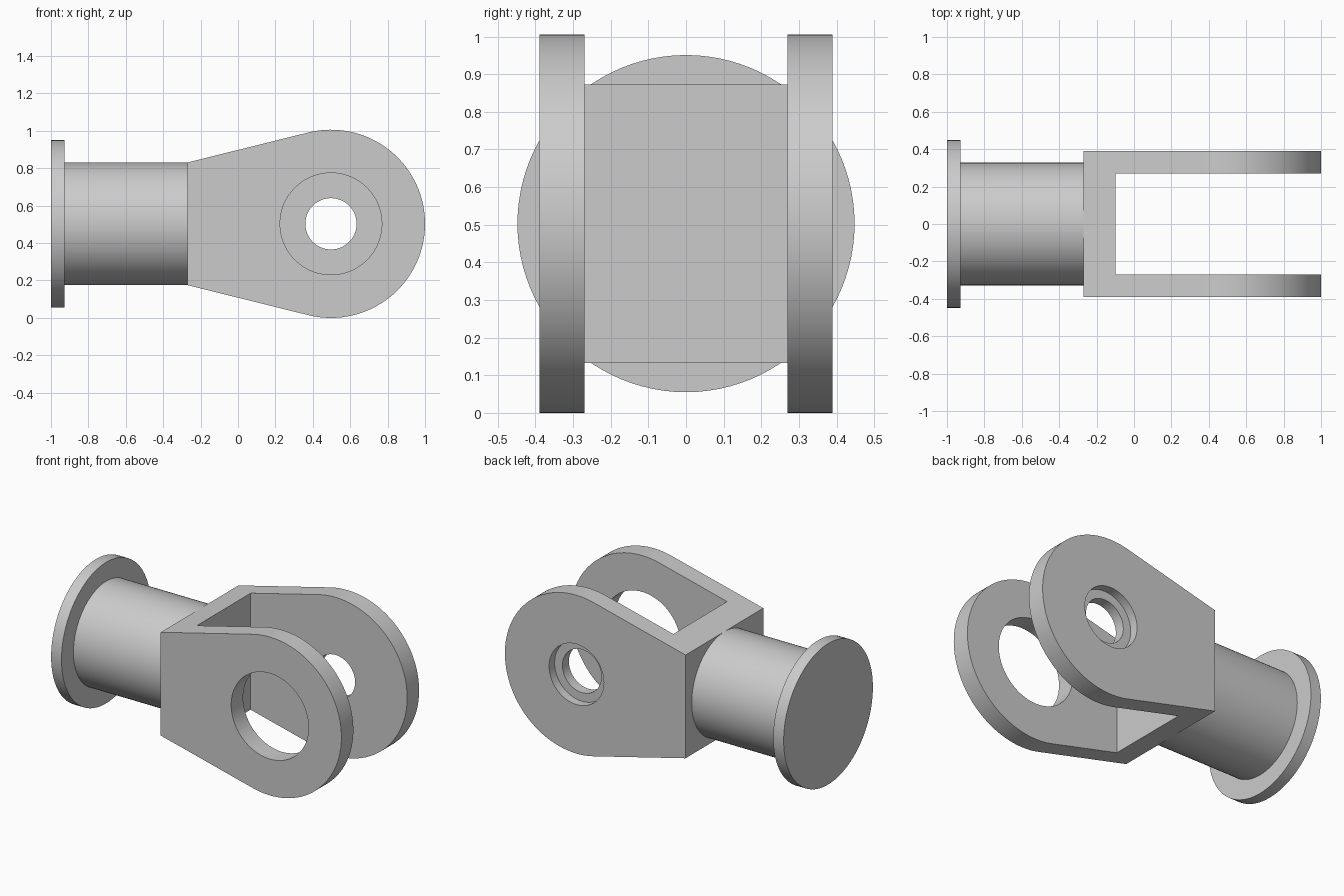
import bpy, bmesh
from math import pi, sin, cos, acos, atan2, hypot, radians
from mathutils import Matrix, Vector

default = bpy.data.objects.get("Cube")
if default:
    bpy.data.objects.remove(default, do_unlink=True)

# Main dimensions
AXIS_Z = 0.503          # height of the shaft and pin axes
EYE_X, EYE_R = 0.497, 0.503
ROOT_X, ROOT_H = -0.27, 0.328
OUTER_Y, INNER_Y = 0.39, 0.27

grey = bpy.data.materials.new("plain grey")
colour = (0.6, 0.6, 0.6, 1)
grey.diffuse_color = colour
grey.use_nodes = True
grey.node_tree.nodes["Principled BSDF"].inputs["Base Color"].default_value = colour


def make_object(name, bm):
    bmesh.ops.recalc_face_normals(bm, faces=bm.faces)
    mesh = bpy.data.meshes.new(name)
    bm.to_mesh(mesh)
    bm.free()
    mesh.materials.append(grey)
    ob = bpy.data.objects.new(name, mesh)
    bpy.context.collection.objects.link(ob)
    return ob


def cylinder(name, radius, start, end, segments=96):
    """Closed cylinder running from start to end."""
    a, b = Vector(start), Vector(end)
    turn = (b - a).to_track_quat('Z', 'Y').to_matrix().to_4x4()
    bm = bmesh.new()
    bmesh.ops.create_cone(bm, cap_ends=True, segments=segments, radius1=radius,
                          radius2=radius, depth=(b - a).length,
                          matrix=Matrix.Translation((a + b) / 2) @ turn)
    return make_object(name, bm)


def activate(ob):
    bpy.ops.object.select_all(action='DESELECT')
    ob.select_set(True)
    bpy.context.view_layer.objects.active = ob


def cut(ob, cutter):
    cutter.hide_render = True
    mod = ob.modifiers.new("cut", 'BOOLEAN')
    mod.operation, mod.solver, mod.object = 'DIFFERENCE', 'EXACT', cutter
    activate(ob)
    bpy.ops.object.modifier_apply(modifier=mod.name)
    bpy.data.objects.remove(cutter, do_unlink=True)


# Fork: tapered profile tangent to the round eye, extruded across the width
run = EYE_X - ROOT_X
tangent = atan2(ROOT_H, -run) - acos(EYE_R / hypot(run, ROOT_H))
steps = 96
outline = [(ROOT_X, AXIS_Z - ROOT_H)]
for i in range(steps + 1):
    a = -tangent + 2 * tangent * i / steps
    outline.append((EYE_X + EYE_R * cos(a), AXIS_Z + EYE_R * sin(a)))
outline.append((ROOT_X, AXIS_Z + ROOT_H))
bm = bmesh.new()
side = bm.faces.new([bm.verts.new((x, -OUTER_Y, z)) for x, z in outline])
moved = bmesh.ops.extrude_face_region(bm, geom=[side])["geom"]
bmesh.ops.translate(bm, vec=(0, 2 * OUTER_Y, 0),
                    verts=[v for v in moved if isinstance(v, bmesh.types.BMVert)])
fork = make_object("fork", bm)

# Slot between the two arms
bm = bmesh.new()
bmesh.ops.create_cube(bm, size=1, matrix=Matrix.Translation((0.9, 0, AXIS_Z))
                      @ Matrix.Diagonal((2, 2 * INNER_Y, 2, 1)))
cut(fork, make_object("slot_cutter", bm))

# Pin bores: wide in the front arm, stepped in the back arm
for name, radius, y0, y1 in (("front_bore", 0.272, -0.5, -0.2),
                             ("back_bore", 0.137, 0.2, 0.5),
                             ("back_counterbore", 0.192, 0.335, 0.5)):
    cut(fork, cylinder(name, radius, (EYE_X, y0, AXIS_Z), (EYE_X, y1, AXIS_Z)))

# Shaft and end flange
shaft = cylinder("shaft", 0.328, (-0.95, 0, AXIS_Z), (ROOT_X + 0.003, 0, AXIS_Z))
flange = cylinder("end_flange", 0.448, (-1, 0, AXIS_Z), (-0.927, 0, AXIS_Z))

for ob in (fork, shaft, flange):
    activate(ob)
    bpy.ops.object.shade_smooth_by_angle(angle=radians(12))
